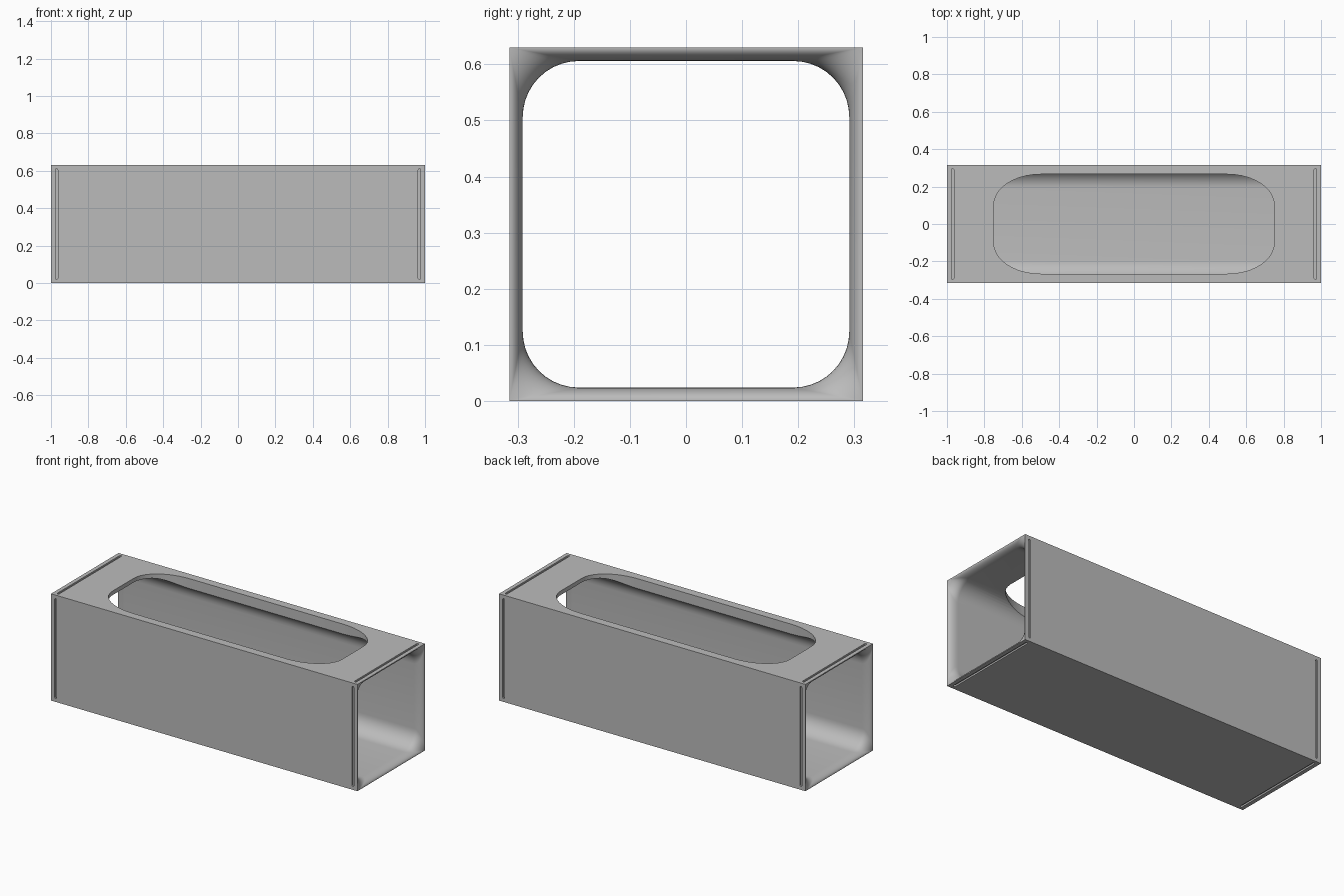
import bpy
import bmesh
from math import cos, sin, pi
from mathutils import Matrix, Vector

HALF = 0.315      # half of the square section
WALL = 0.024      # wall thickness
FLARE = 0.055     # length of the rounded mouths
STEPS = 10

default = bpy.data.objects.get("Cube")
if default:
    bpy.data.objects.remove(default, do_unlink=True)

grey = bpy.data.materials.new("plain_grey")
grey.use_nodes = True
colour = (0.5, 0.5, 0.5, 1)
grey.diffuse_color = colour
grey.node_tree.nodes["Principled BSDF"].inputs["Base Color"].default_value = colour


def rounded_ring(hx, hy, rx, ry):
    """Rectangle outline with elliptical corners."""
    pts = []
    for k, (sx, sy) in enumerate([(1, 1), (-1, 1), (-1, -1), (1, -1)]):
        for i in range(STEPS + 1):
            a = (k + i / STEPS) * pi / 2
            pts.append((sx * (hx - rx) + rx * cos(a), sy * (hy - ry) + ry * sin(a)))
    return pts


def loft(name, rings, matrix=Matrix()):
    """Closed solid through a row of matching rings."""
    bm = bmesh.new()
    rows = [[bm.verts.new(matrix @ Vector(p)) for p in ring] for ring in rings]
    for a, b in zip(rows, rows[1:]):
        for i in range(len(a)):
            j = (i + 1) % len(a)
            bm.faces.new((a[i], a[j], b[j], b[i]))
    bm.faces.new(rows[0])
    bm.faces.new(rows[-1])
    bmesh.ops.remove_doubles(bm, verts=bm.verts, dist=1e-6)
    bmesh.ops.recalc_face_normals(bm, faces=bm.faces)
    mesh = bpy.data.meshes.new(name)
    bm.to_mesh(mesh)
    bm.free()
    mesh.materials.append(grey)
    ob = bpy.data.objects.new(name, mesh)
    bpy.context.collection.objects.link(ob)
    ob.hide_render = True
    return ob


def prism(name, outline, low, high, matrix):
    return loft(name, [[(x, y, z) for x, y in outline] for z in (low, high)], matrix)


def bore_cutter():
    """Rounded square bore that swells to the full square at both mouths."""
    stations = [(1.05, 0)]
    for i in range(STEPS + 1):
        a = i / STEPS * pi / 2
        stations.append((1 - FLARE + FLARE * cos(a), sin(a)))
    stations += [(-x, s) for x, s in reversed(stations)]
    rings = []
    for x, s in stations:
        h = HALF - 0.001 - (WALL - 0.001) * s
        r = 0.004 + 0.096 * s
        rings.append([(x, y, z + HALF) for y, z in rounded_ring(h, h, r, r)])
    return loft("bore_cutter", rings)


# Square tube body
bpy.ops.mesh.primitive_cube_add(size=1, location=(0, 0, HALF))
body = bpy.context.object
body.name = "tube_body"
body.scale = (2, 2 * HALF, 2 * HALF)
bpy.ops.object.transform_apply(location=True, rotation=False, scale=True)
body.data.materials.append(grey)

# Bore and the long window in the top
centre = Matrix.Translation((0, 0, HALF))
cutters = [bore_cutter(),
           prism("window_cutter", rounded_ring(0.75, 0.266, 0.25, 0.166), 0.1, 0.5, centre)]

# Narrow grooves near both ends of all four sides
slot = rounded_ring(0.0065, 0.295, 0.0064, 0.0064)
for turn in range(4):
    for side in (-1, 1):
        place = centre @ Matrix.Rotation(turn * pi / 2, 4, 'X') @ Matrix.Translation((side * 0.97, 0, 0))
        cutters.append(prism("groove_cutter", slot, HALF - 0.009, HALF + 0.02, place))

for cutter in cutters:
    mod = body.modifiers.new(cutter.name, 'BOOLEAN')
    mod.operation = 'DIFFERENCE'
    mod.solver = 'EXACT'
    mod.object = cutter
    bpy.ops.object.modifier_apply(modifier=mod.name)
    bpy.data.objects.remove(cutter, do_unlink=True)

bpy.ops.object.shade_smooth_by_angle(angle=pi / 6)
